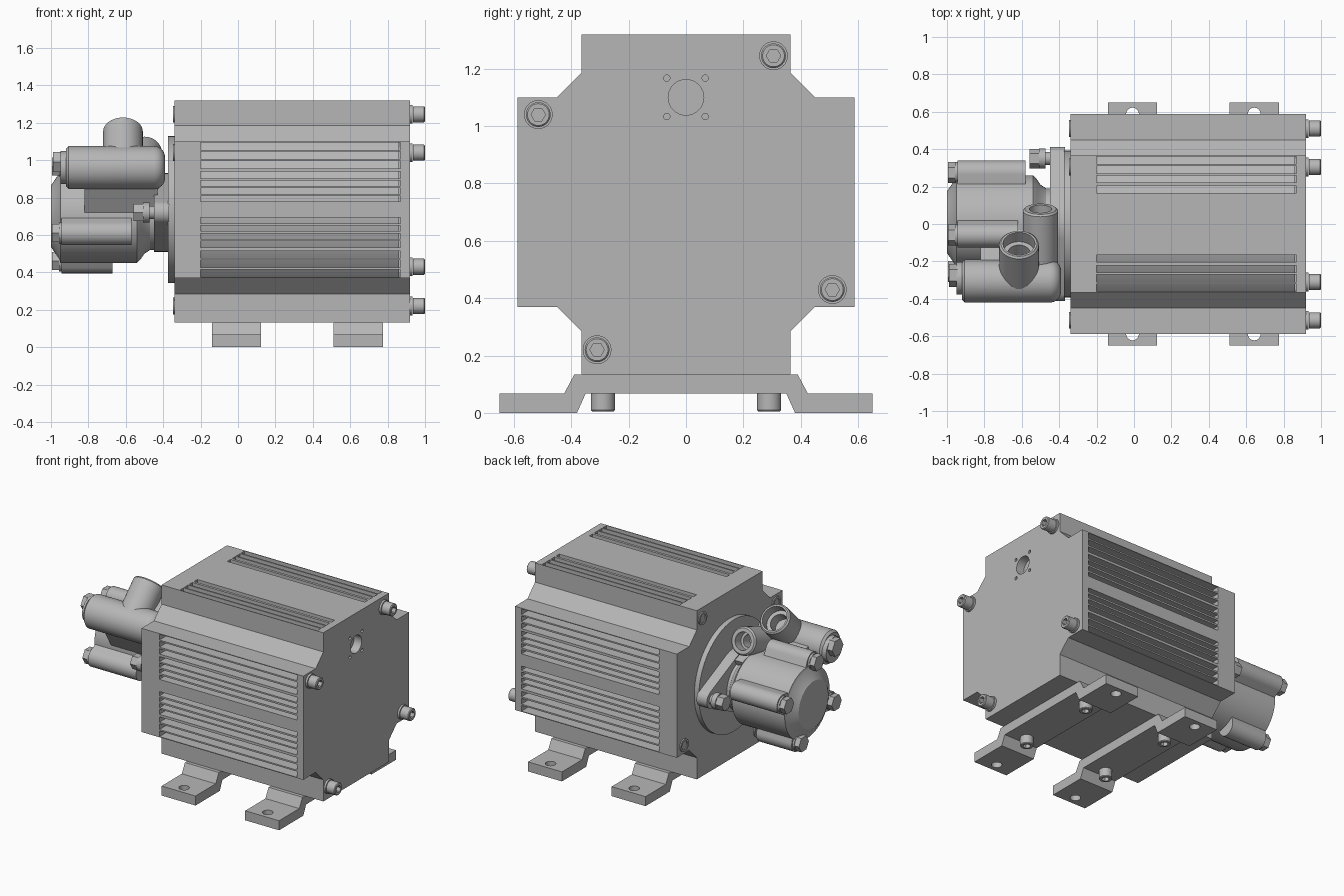
import bpy, bmesh
from math import sin, cos, pi, radians, sqrt
from mathutils import Vector
from mathutils.geometry import convex_hull_2d

if "Cube" in bpy.data.objects:
    bpy.data.objects.remove(bpy.data.objects["Cube"])

grey = bpy.data.materials.new("plain_grey")
grey.use_nodes = True
GREY = (0.47, 0.47, 0.47, 1)
grey.diffuse_color = GREY
grey.node_tree.nodes["Principled BSDF"].inputs["Base Color"].default_value = GREY


def finish(name, bm):
    bmesh.ops.remove_doubles(bm, verts=bm.verts, dist=1e-5)
    bmesh.ops.recalc_face_normals(bm, faces=bm.faces)
    me = bpy.data.meshes.new(name)
    bm.to_mesh(me)
    bm.free()
    me.materials.append(grey)
    ob = bpy.data.objects.new(name, me)
    bpy.context.collection.objects.link(ob)
    smooth(ob)
    return ob


def smooth(ob):
    bpy.ops.object.select_all(action='DESELECT')
    ob.select_set(True)
    bpy.context.view_layer.objects.active = ob
    bpy.ops.object.shade_smooth_by_angle(angle=radians(32))


def prism(name, yz, x0, x1):
    """Outline in the y-z plane, extruded along x."""
    bm = bmesh.new()
    face = bm.faces.new([bm.verts.new((x0, y, z)) for y, z in yz])
    new = bmesh.ops.extrude_face_region(bm, geom=[face])["geom"]
    bmesh.ops.translate(bm, vec=(x1 - x0, 0, 0),
                        verts=[v for v in new if isinstance(v, bmesh.types.BMVert)])
    return finish(name, bm)


def circles_hull(name, circles, x0, x1):
    pts = [(y + r * cos(k * pi / 24), z + r * sin(k * pi / 24))
           for y, z, r in circles for k in range(48)]
    return prism(name, [pts[i] for i in convex_hull_2d(pts)], x0, x1)


def add_lathe(bm, start, axis, profile, seg=32):
    """Profile of (distance, radius[, hex]) turned around an axis and capped."""
    rot = Vector(axis).to_track_quat('Z', 'Y')
    rings = []
    for t, r, *hexed in profile:
        ring = []
        for k in range(seg):
            a = 2 * pi * k / seg
            rr = r * cos(pi / 6) / cos(a % (pi / 3) - pi / 6) if hexed else r
            ring.append(bm.verts.new(Vector(start) + rot @ Vector((rr * cos(a), rr * sin(a), t))))
        rings.append(ring)
    for a, b in zip(rings, rings[1:]):
        for k in range(seg):
            j = (k + 1) % seg
            bm.faces.new((a[k], a[j], b[j], b[k]))
    bm.faces.new(rings[0])
    bm.faces.new(rings[-1])


def lathe(name, start, axis, profile, seg=32):
    bm = bmesh.new()
    add_lathe(bm, start, axis, profile, seg)
    return finish(name, bm)


def add_box(bm, lo, hi):
    lo, hi = Vector(lo), Vector(hi)
    for v in bmesh.ops.create_cube(bm, size=1)["verts"]:
        v.co = Vector([(lo[i] + hi[i]) / 2 + v.co[i] * abs(hi[i] - lo[i]) for i in range(3)])


def cut(ob, bm):
    cutter = finish("cutter", bm)
    cutter.hide_render = True
    mod = ob.modifiers.new("cut", 'BOOLEAN')
    mod.operation, mod.solver, mod.object = 'DIFFERENCE', 'EXACT', cutter
    bpy.context.view_layer.objects.active = ob
    bpy.ops.object.modifier_apply(modifier=mod.name)
    bpy.data.objects.remove(cutter)
    smooth(ob)


X = (1, 0, 0)
BACK = (-1, 0, 0)
MID = 0.735

# Motor housing: cross-shaped section
half = [(0.365, 0.133), (0.365, 0.285), (0.45, 0.37), (0.588, 0.37),
        (0.588, 1.10), (0.45, 1.10), (0.365, 1.185), (0.365, 1.32)]
housing = prism("motor_housing", half + [(-y, z) for y, z in reversed(half)], -0.34, 0.92)

# Cooling slots on both sides and the top
slots = bmesh.new()
rows = [(0.34, 0.02), (0.29, 0.02), (0.24, 0.019), (0.185, 0.018),
        (0.142, 0.015), (0.1, 0.015), (0.058, 0.015)]
for s in (-1, 1):
    for n, (off, w) in enumerate(rows):
        for side in (-1, 1):
            add_box(slots, (-0.2, side * 0.38, MID + s * off - w),
                    (0.87, side * 0.65, MID + s * off + w))
        if n < 4:
            add_box(slots, (-0.2, s * off - w, 1.10), (0.87, s * off + w, 1.4))
cut(housing, slots)

# Cable opening with four small fixing holes
holes = bmesh.new()
add_lathe(holes, (0.85, 0, 1.10), X, [(0, 0.062), (0.1, 0.062)])
for y in (-0.067, 0.067):
    for z in (1.033, 1.167):
        add_lathe(holes, (0.88, y, z), X, [(0, 0.011), (0.1, 0.011)], 16)
cut(housing, holes)
lathe("motor_core", (-0.23, 0, MID), X, [(0, 0.53), (1.09, 0.53)], 96)

# Tie bolts through the housing
socket = [(0.065, 0.027), (0.065, 0.025, 1), (0.035, 0.025, 1)]
for y, z in ((0.305, 1.245), (-0.515, 1.04), (0.51, 0.43), (-0.31, 0.22)):
    lathe("tie_bolt_washer", (0.919, y, z), X, [(0, 0.05), (0.015, 0.05)])
    lathe("tie_bolt_head", (0.935, y, z), X, [(0, 0.043), (0.06, 0.043), (0.065, 0.038)] + socket, 36)
    lathe("tie_bolt_end", (-0.339, y, z), BACK, [(0, 0.045), (0.009, 0.045), (0.009, 0.03), (0.003, 0.03)])

# Bent mounting feet with holes and screws
foot_half = [(0.35, 0.067), (0.38, 0), (0.65, 0), (0.65, 0.067), (0.425, 0.067), (0.39, 0.133)]
for x in (-0.008, 0.643):
    foot = prism("mounting_foot", foot_half + [(-y, z) for y, z in reversed(foot_half)],
                 x - 0.132, x + 0.132)
    holes = bmesh.new()
    for s in (-1, 1):
        add_lathe(holes, (x, s * 0.588, -0.1), (0, 0, 1), [(0, 0.034), (0.3, 0.034)])
    cut(foot, holes)
    for s in (-1, 1):
        lathe("foot_screw", (x, s * 0.29, 0.07), (0, 0, -1),
              [(0, 0.042), (0.06, 0.042), (0.065, 0.038)] + socket, 36)

# Round motor flange and two-lobed pump flange
lathe("motor_flange", (-0.335, 0, MID), BACK, [(0, 0.393), (0.04, 0.393)], 96)
circles_hull("pump_flange", [(0, 0.72, 0.21), (0.35, 0.72, 0.062), (-0.35, 0.72, 0.062)], -0.45, -0.37)
for s in (-1, 1):
    lathe("flange_bolt_washer", (-0.449, s * 0.35, 0.72), BACK,
          [(0, 0.035), (0.025, 0.035), (0.025, 0.053), (0.06, 0.053)])
    lathe("flange_bolt_head", (-0.508, s * 0.35, 0.72), BACK, [(0, 0.052), (0.052, 0.052)], 6)

# Pump body, domed cover and neck
PY, PZ = 0.01, 0.70
lathe("pump_body", (-0.37, PY, PZ), BACK,
      [(0, 0.18), (0.1, 0.18), (0.13, 0.2), (0.15, 0.23), (0.17, 0.25), (0.58, 0.25),
       (0.585, 0.23), (0.63, 0.165)], 64)

# Four bolt lugs round the pump
for dy, dz, end in ((-0.265, -0.09, -0.57), (0.265, 0.09, -0.58),
                    (-0.07, 0.265, -0.62), (0.1, -0.24, -0.67)):
    circles_hull("pump_lug", [(PY + dy, PZ + dz, 0.065), (PY, PZ, 0.11)], -0.945, end)
    lathe("pump_bolt_washer", (-0.94, PY + dy, PZ + dz), BACK, [(0, 0.056), (0.018, 0.056)])
    lathe("pump_bolt_head", (-0.955, PY + dy, PZ + dz), BACK, [(0, 0.056), (0.04, 0.056)], 6)

# Shoulder block joining the pump to the valve
prism("valve_bridge", [(-0.32, 0.85), (-0.24, 0.72), (0.02, 0.72), (0.1, 0.9), (-0.1, 0.97), (-0.3, 1.0)],
      -0.82, -0.43)

# Valve barrel with rounded end, collar and plug
VY, VZ, VR, F = -0.305, 0.96, 0.115, 0.06
barrel = [(0, 0.1), (0.015, VR)]
barrel += [(0.47 + F * sin(a), VR - F + F * cos(a)) for a in [k * pi / 12 for k in range(7)]]
lathe("valve_barrel", (-0.92, VY, VZ), X, barrel, 48)
lathe("valve_collar", (-0.915, VY + 0.015, VZ), BACK, [(0, 0.088), (0.035, 0.088)])
lathe("valve_plug", (-0.945, VY + 0.03, VZ + 0.03), BACK, [(0, 0.062), (0.045, 0.062)], 6)


# Two open ports rising from the valve
def port(name, x, z, tilt, length, r, bore):
    lathe(name, (x, VY, z), (0, cos(tilt), sin(tilt)),
          [(0, r), (length - 0.01, r), (length, r - 0.01), (length, bore),
           (length - 0.07, bore), (length - 0.07, bore * 0.7), (length - 0.15, bore * 0.7)], 48)


port("upper_port", -0.615, VZ, radians(45), 0.2 * sqrt(2), 0.106, 0.085)
port("rear_port", -0.5, 0.9, radians(20), 0.41, 0.094, 0.06)
